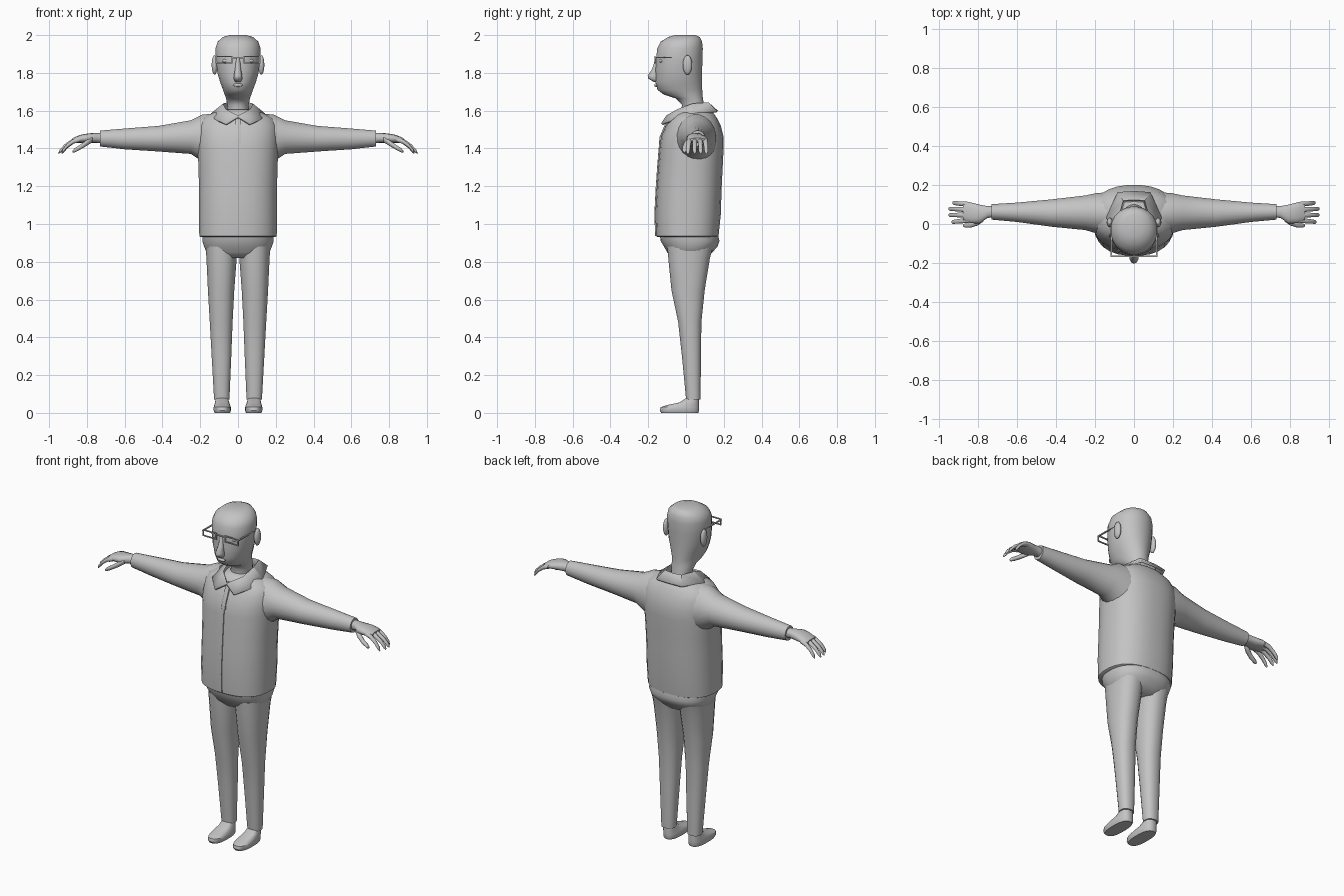
import bpy, bmesh, math

grey = bpy.data.materials.new("plain grey")
grey.diffuse_color = (0.55, 0.55, 0.55, 1)


def finish(name, bm, mirror=False, angle=40, thick=0):
    """Turn a bmesh into a shaded object, optionally mirrored across x."""
    bmesh.ops.recalc_face_normals(bm, faces=bm.faces)
    mesh = bpy.data.meshes.new(name)
    bm.to_mesh(mesh)
    bm.free()
    mesh.materials.append(grey)
    ob = bpy.data.objects.new(name, mesh)
    bpy.context.collection.objects.link(ob)
    bpy.ops.object.select_all(action='DESELECT')
    ob.select_set(True)
    bpy.context.view_layer.objects.active = ob
    bpy.ops.object.shade_smooth_by_angle(angle=math.radians(angle))
    if mirror:
        m = ob.modifiers.new("mirror", 'MIRROR')
        m.use_clip = True
    if thick:
        s = ob.modifiers.new("thickness", 'SOLIDIFY')
        s.thickness = thick
        s.offset = 0
    return ob


def loft(name, rings, axis='z', power=2.3, sides=20, mirror=False, angle=40):
    """Rounded sections: (position, low1, high1, low2, high2) along an axis."""
    bm = bmesh.new()
    loops = []
    for t, a0, a1, b0, b1 in rings:
        loop = []
        for i in range(sides):
            w = 2 * math.pi * (i + 0.5) / sides
            c, s = math.cos(w), math.sin(w)
            u = (a0 + a1) / 2 + (a1 - a0) / 2 * math.copysign(abs(c) ** (2 / power), c)
            v = (b0 + b1) / 2 + (b1 - b0) / 2 * math.copysign(abs(s) ** (2 / power), s)
            loop.append(bm.verts.new((u, v, t) if axis == 'z' else (t, u, v)))
        loops.append(loop)
    for p, q in zip(loops, loops[1:]):
        for i in range(sides):
            j = (i + 1) % sides
            bm.faces.new((p[i], p[j], q[j], q[i]))
    bm.faces.new(loops[0])
    bm.faces.new(loops[-1])
    return finish(name, bm, mirror, angle)


def column(rings):
    """Sections symmetric in x: (z, half width, front y, back y)."""
    return [(z, -x, x, f, b) for z, x, f, b in rings]


def ball(name, centre, size, mirror=False):
    bm = bmesh.new()
    bmesh.ops.create_uvsphere(bm, u_segments=14, v_segments=8, radius=1)
    for v in bm.verts:
        v.co = [c + s * k for c, s, k in zip(centre, size, v.co)]
    return finish(name, bm, mirror, 60)


def bars(name, boxes):
    """A set of axis-aligned bars, each given by its low and high corner."""
    bm = bmesh.new()
    for lo, hi in boxes:
        for v in bmesh.ops.create_cube(bm, size=1)['verts']:
            v.co = [(a + b) / 2 + (b - a) * k for a, b, k in zip(lo, hi, v.co)]
    return finish(name, bm, True)


# Jacket body
body = [(0.93, 0.195, -0.15, 0.165), (0.936, 0.206, -0.158, 0.173),
        (1.05, 0.208, -0.163, 0.185), (1.2, 0.208, -0.155, 0.19),
        (1.3, 0.21, -0.148, 0.195), (1.4, 0.215, -0.14, 0.2),
        (1.46, 0.216, -0.133, 0.2), (1.52, 0.212, -0.107, 0.185),
        (1.56, 0.19, -0.085, 0.165), (1.59, 0.13, -0.06, 0.145),
        (1.605, 0.07, -0.04, 0.125)]
loft("jacket_body", column(body), power=2.4, sides=28)

# Front closing strip and the short placket below the collar
loft("front_strip", [(z, -0.006, 0.006, f - 0.005, f + 0.02) for z, x, f, b in body[1:9]],
     power=8, sides=12)
loft("placket", [(z, -0.014, 0.014, f, f + 0.03) for z, f in
                 ((1.43, -0.143), (1.46, -0.14), (1.52, -0.115), (1.57, -0.095))],
     power=8, sides=12)

# Sleeves
loft("sleeve", [(0.10, -0.07, 0.165, 1.29, 1.59), (0.19, -0.05, 0.16, 1.33, 1.58),
                (0.25, -0.032, 0.147, 1.37, 1.55), (0.42, -0.015, 0.127, 1.383, 1.52),
                (0.60, 0.01, 0.11, 1.395, 1.506), (0.73, 0.022, 0.102, 1.41, 1.495)],
     axis='x', power=2, mirror=True)

# Hands
loft("palm", [(0.71, 0.035, 0.092, 1.425, 1.482), (0.75, 0.03, 0.092, 1.43, 1.482),
              (0.79, 0.002, 0.1, 1.428, 1.48), (0.83, 0.003, 0.11, 1.43, 1.473),
              (0.86, 0.012, 0.11, 1.43, 1.462), (0.875, 0.02, 0.1, 1.435, 1.455)],
     axis='x', sides=14, mirror=True, angle=60)
for i, (y0, y1, tip) in enumerate(((0.1, 0.108, 0.93), (0.073, 0.078, 0.95),
                                   (0.046, 0.046, 0.95), (0.02, 0.01, 0.935))):
    path = ((0, 1.447, 0.014), (0.35, 1.437, 0.0135), (0.7, 1.412, 0.012),
            (0.93, 1.386, 0.011), (1, 1.375, 0.005))
    loft(f"finger_{i + 1}", [(0.84 + (tip - 0.84) * t, y0 + (y1 - y0) * t - r,
                              y0 + (y1 - y0) * t + r, z - r, z + r) for t, z, r in path],
         axis='x', power=2, sides=8, mirror=True, angle=70)
loft("thumb", [(x, y - r, y + r, z - r, z + r) for x, y, z, r in
               ((0.77, 0.03, 1.45, 0.018), (0.80, 0.008, 1.43, 0.017),
                (0.835, -0.005, 1.407, 0.014), (0.865, -0.008, 1.39, 0.012),
                (0.875, -0.008, 1.384, 0.005))],
     axis='x', power=2, sides=8, mirror=True, angle=70)

# Trousers
loft("hips", column([(0.82, 0.13, -0.07, 0.11), (0.85, 0.168, -0.1, 0.14),
                     (0.88, 0.18, -0.117, 0.168), (0.91, 0.19, -0.135, 0.178),
                     (0.945, 0.19, -0.14, 0.17)]), power=2.4, sides=28, angle=60)
loft("trouser_leg", [(0.07, 0.045, 0.127, 0, 0.077), (0.3, 0.035, 0.14, -0.022, 0.08),
                     (0.48, 0.028, 0.15, -0.042, 0.082), (0.65, 0.019, 0.16, -0.078, 0.1),
                     (0.82, 0.006, 0.168, -0.095, 0.128), (0.88, 0.002, 0.172, -0.1, 0.145)],
     mirror=True)

# Shoes
loft("shoe", [(0, 0.042, 0.124, -0.132, 0.066), (0.012, 0.037, 0.129, -0.14, 0.07),
              (0.03, 0.037, 0.129, -0.136, 0.07), (0.042, 0.042, 0.126, -0.1, 0.07),
              (0.055, 0.046, 0.122, -0.035, 0.069), (0.085, 0.055, 0.117, 0.01, 0.067)],
     power=2.6, mirror=True)

# Head and neck
loft("head", column([(1.57, 0.06, -0.04, 0.105), (1.63, 0.057, -0.02, 0.096),
                     (1.665, 0.064, -0.055, 0.09), (1.685, 0.071, -0.118, 0.088),
                     (1.71, 0.08, -0.152, 0.087), (1.75, 0.095, -0.162, 0.086),
                     (1.8, 0.11, -0.162, 0.086), (1.87, 0.118, -0.16, 0.088),
                     (1.93, 0.12, -0.153, 0.09), (1.965, 0.109, -0.135, 0.086),
                     (1.99, 0.08, -0.095, 0.073), (2.0, 0.045, -0.06, 0.05)]),
     power=2.1, sides=24, angle=65)
loft("nose", column([(1.752, 0.016, -0.17, -0.14), (1.77, 0.024, -0.2, -0.14),
                     (1.785, 0.023, -0.203, -0.14), (1.82, 0.016, -0.18, -0.14),
                     (1.875, 0.011, -0.162, -0.14)]), power=2, sides=10, angle=60)
ball("lips", (0, -0.158, 1.735), (0.027, 0.01, 0.009))
ball("eye", (0.062, -0.131, 1.864), (0.022, 0.012, 0.011), True)
ball("ear", (0.124, 0.008, 1.842), (0.016, 0.025, 0.052), True)

# Glasses: rims, half bridge and temples
x0, x1, z0, z1, y0, y1, t = 0.028, 0.118, 1.85, 1.889, -0.168, -0.161, 0.006
bars("glasses", [((x0, y0, z1 - t), (x1, y1, z1)), ((x0, y0, z0), (x1, y1, z0 + t)),
                 ((x0, y0, z0), (x0 + t, y1, z1)), ((x1 - t, y0, z0), (x1, y1, z1)),
                 ((0, y0, z1 - 0.012), (x0, y1, z1 - 0.006)),
                 ((x1 - t, y0, z1 - 0.01), (x1 + 0.002, 0.0, z1 - 0.004))])

# Folded collar: neck stand, inner fold and outer edge from back to front
stand = ((0, 0.115, 1.58), (0.05, 0.11, 1.58), (0.068, 0.035, 1.57),
         (0.055, -0.04, 1.56), (0, -0.09, 1.55))
fold = ((0, 0.125, 1.635), (0.055, 0.12, 1.638), (0.08, 0.035, 1.632),
        (0.066, -0.045, 1.602), (0, -0.105, 1.568))
edge = ((0, 0.165, 1.595), (0.082, 0.16, 1.595), (0.138, 0.035, 1.582),
        (0.13, -0.055, 1.555), (0.062, -0.128, 1.528))
bm = bmesh.new()
rows = [[bm.verts.new(p) for p in row] for row in (stand, fold, edge)]
for p, q in zip(rows, rows[1:]):
    for i in range(4):
        bm.faces.new((p[i], p[i + 1], q[i + 1], q[i]))
finish("collar", bm, True, 30, 0.012)
